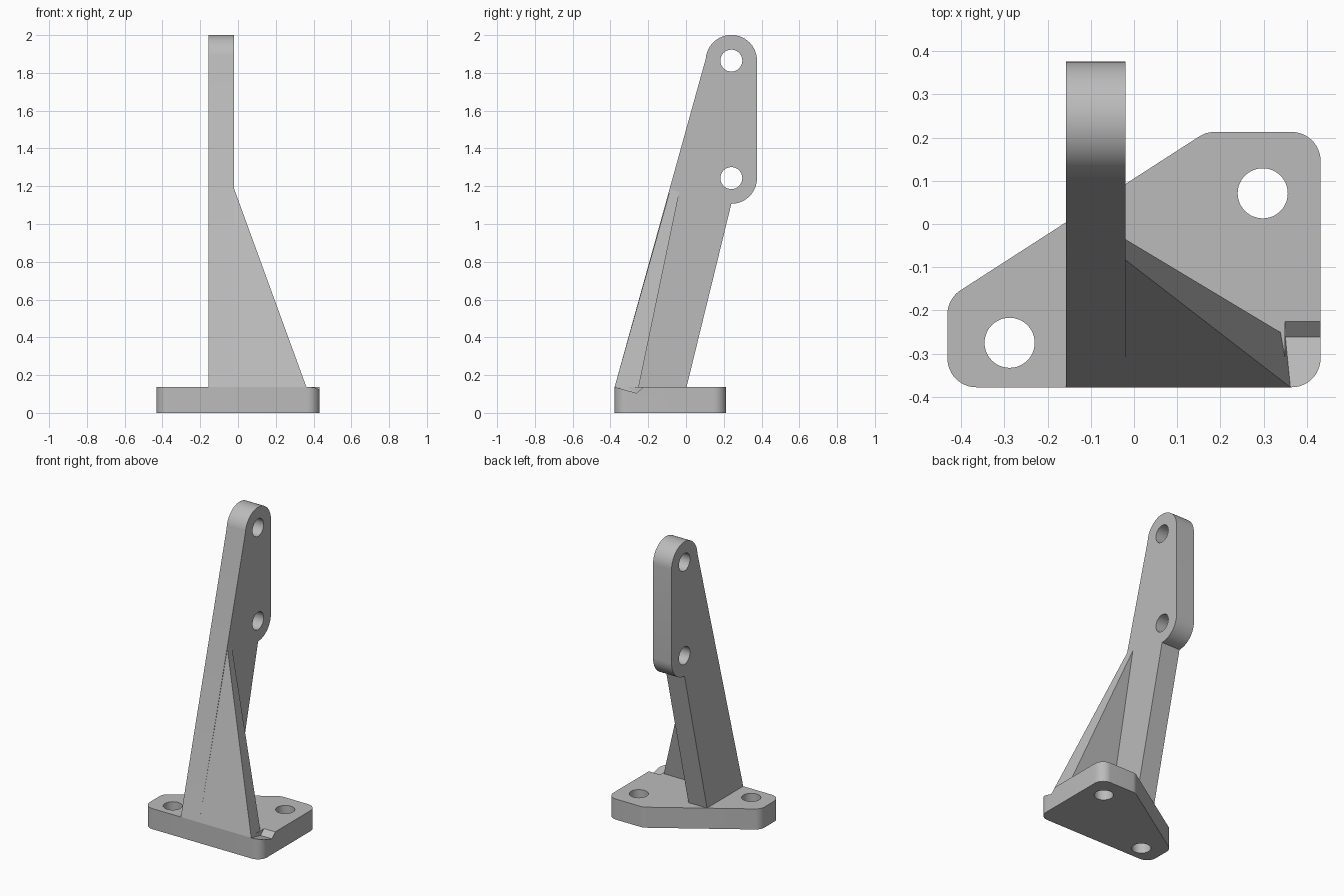
import bpy
import bmesh
from math import cos, sin, pi, radians
from mathutils import Vector

if "Cube" in bpy.data.objects:
    bpy.data.objects.remove(bpy.data.objects["Cube"])

# Single metal colour
grey = bpy.data.materials.new("plain_grey")
grey.use_nodes = True
colour = (0.5, 0.5, 0.5, 1)
grey.diffuse_color = colour
grey.node_tree.nodes["Principled BSDF"].inputs["Base Color"].default_value = colour


def loft(name, start, end):
    """Solid between two matching closed loops of 3D points."""
    bm = bmesh.new()
    a = [bm.verts.new(p) for p in start]
    b = [bm.verts.new(p) for p in end]
    bm.faces.new(a)
    bm.faces.new(b)
    for i in range(len(a)):
        j = (i + 1) % len(a)
        bm.faces.new((a[i], a[j], b[j], b[i]))
    bmesh.ops.recalc_face_normals(bm, faces=bm.faces)
    mesh = bpy.data.meshes.new(name)
    bm.to_mesh(mesh)
    bm.free()
    mesh.materials.append(grey)
    obj = bpy.data.objects.new(name, mesh)
    bpy.context.collection.objects.link(obj)
    return obj


def prism_z(name, pts, z0, z1):
    return loft(name, [(x, y, z0) for x, y in pts], [(x, y, z1) for x, y in pts])


def prism_x(name, pts, x0, x1):
    return loft(name, [(x0, y, z) for y, z in pts], [(x1, y, z) for y, z in pts])


def arc(cx, cy, r, a0, a1, n):
    angles = [radians(a0 + (a1 - a0) * i / n) for i in range(n + 1)]
    return [(cx + r * cos(a), cy + r * sin(a)) for a in angles]


def circle(cx, cy, r):
    return arc(cx, cy, r, 0, 360, 48)[:-1]


def rounded(corners, r, n=12):
    """Round every corner of a convex counter-clockwise outline."""
    out = []
    for i, c in enumerate(corners):
        p = Vector(c)
        d0 = (p - Vector(corners[i - 1])).normalized()
        d1 = (Vector(corners[(i + 1) % len(corners)]) - p).normalized()
        turn = d0.angle(d1)
        n0 = Vector((d0.y, -d0.x))
        centre = p - d0 * r * math_tan(turn / 2) - n0 * r
        for k in range(n + 1):
            t = turn * k / n
            out.append(tuple(centre + r * (n0 * cos(t) + d0 * sin(t))))
    return out


def math_tan(a):
    return sin(a) / cos(a)


def cut(obj, cutter):
    mod = obj.modifiers.new("cut", 'BOOLEAN')
    mod.operation = 'DIFFERENCE'
    mod.solver = 'EXACT'
    mod.object = cutter
    bpy.context.view_layer.objects.active = obj
    bpy.ops.object.modifier_apply(modifier=mod.name)
    bpy.data.objects.remove(cutter)


TOP = 0.137       # upper surface of the base plate
FRONT = -0.378    # front edge shared by plate, post and rib
HOLE = 0.058
LEFT, RIGHT = -0.02, -0.157   # sides of the post

# Base plate with rounded corners, two bolt holes and a corner notch
plate = prism_z("base_plate", rounded(
    [(-0.432, FRONT), (0.432, FRONT), (0.432, 0.213), (0.167, 0.213), (-0.432, -0.173)],
    0.067), 0, TOP)
for x, y in ((-0.288, -0.275), (0.298, 0.071)):
    cut(plate, prism_z("bolt_cutter", circle(x, y, HOLE), -0.1, 0.3))
cut(plate, prism_x("notch_cutter", [(-0.45, 0.157), (-0.262, 0.105), (-0.188, 0.17)], 0.35, 0.5))

# Leaning post with rounded lug end and two pin holes
PIN_Y, PIN_TOP, PIN_LOW, LUG = 0.24, 1.865, 1.243, 0.136
profile = [(FRONT, TOP), (0.003, TOP)]
profile += arc(PIN_Y, PIN_LOW, LUG, -90, 0, 12)
profile += arc(PIN_Y, PIN_TOP, LUG, 0, 176, 24)
post = prism_x("leaning_post", profile, RIGHT, LEFT)
for z in (PIN_TOP, PIN_LOW):
    cut(post, prism_x("pin_cutter", circle(PIN_Y, z, HOLE), -0.4, 0.3))

# Tapered side rib, flush with the front of the post
rib = loft("side_rib",
           [(LEFT, -0.083, 1.185), (LEFT, FRONT, TOP), (0.362, FRONT, TOP)],
           [(LEFT, -0.035, 1.17), (LEFT, -0.257, 0.105), (0.35, -0.257, 0.105)])

# Smooth the curved walls, keep the machined edges sharp
bpy.ops.object.select_all(action='DESELECT')
for obj in (plate, post, rib):
    obj.select_set(True)
bpy.context.view_layer.objects.active = plate
bpy.ops.object.shade_smooth_by_angle(angle=radians(12))
